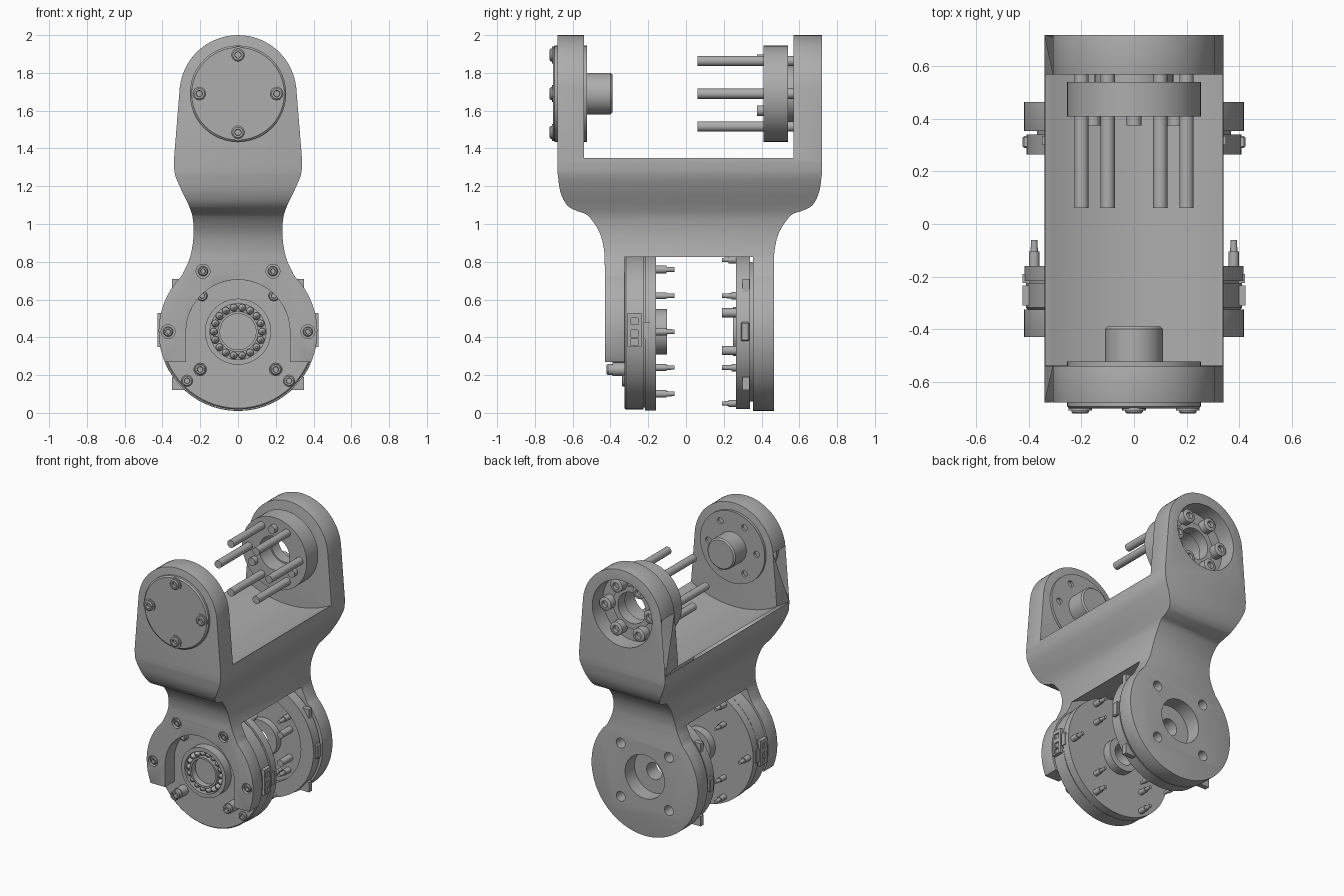
import bpy, bmesh, math
from mathutils import Vector

cube = bpy.data.objects.get("Cube")
if cube:
    bpy.data.objects.remove(cube, do_unlink=True)

GREY = (0.42, 0.42, 0.42, 1)
metal = bpy.data.materials.new("plain_grey")
metal.use_nodes = True
metal.diffuse_color = GREY
metal.node_tree.nodes["Principled BSDF"].inputs["Base Color"].default_value = GREY

LOW, HIGH = 0.43, 1.69      # heights of the two pivot axes


def finish(name, bm):
    bmesh.ops.recalc_face_normals(bm, faces=bm.faces)
    mesh = bpy.data.meshes.new(name)
    bm.to_mesh(mesh)
    bm.free()
    mesh.materials.append(metal)
    ob = bpy.data.objects.new(name, mesh)
    bpy.context.collection.objects.link(ob)
    return ob


def smooth(ob):
    bpy.ops.object.select_all(action='DESELECT')
    ob.select_set(True)
    bpy.context.view_layer.objects.active = ob
    bpy.ops.object.shade_smooth_by_angle(angle=math.radians(35))
    return ob


def lathe(name, x, z, profile, hollow=False, n=48):
    """Spin (y, radius) points about an axis along y."""
    bm = bmesh.new()
    rings = [[bm.verts.new((x + r * math.cos(2 * math.pi * i / n), y,
                            z + r * math.sin(2 * math.pi * i / n))) for i in range(n)]
             for y, r in profile]
    pairs = list(zip(rings, rings[1:]))
    if hollow:
        pairs.append((rings[-1], rings[0]))
    else:
        bm.faces.new(rings[0])
        bm.faces.new(rings[-1])
    for a, b in pairs:
        for i in range(n):
            j = (i + 1) % n
            bm.faces.new((a[i], a[j], b[j], b[i]))
    return smooth(finish(name, bm))


def cyl(name, x, z, y0, y1, r, n=48):
    return lathe(name, x, z, [(y0, r), (y1, r)], n=n)


def tube(name, x, z, y0, y1, r, hole, n=48):
    return lathe(name, x, z, [(y0, hole), (y0, r), (y1, r), (y1, hole)], True, n)


def prism(name, points, offset):
    """Extrude a closed outline of 3D points along the offset."""
    bm = bmesh.new()
    face = bm.faces.new([bm.verts.new(p) for p in points])
    new = bmesh.ops.extrude_face_region(bm, geom=[face])["geom"]
    bmesh.ops.translate(bm, vec=offset, verts=[v for v in new if isinstance(v, bmesh.types.BMVert)])
    return finish(name, bm)


def box(name, lo, hi):
    corners = [(lo[0], lo[1], lo[2]), (hi[0], lo[1], lo[2]), (hi[0], lo[1], hi[2]), (lo[0], lo[1], hi[2])]
    return prism(name, corners, (0, hi[1] - lo[1], 0))


def apply(ob, mod):
    bpy.context.view_layer.objects.active = ob
    bpy.ops.object.modifier_apply(modifier=mod.name)


def boolean(ob, cutter, operation='DIFFERENCE'):
    mod = ob.modifiers.new("cut", 'BOOLEAN')
    mod.operation, mod.solver, mod.object = operation, 'EXACT', cutter
    apply(ob, mod)
    bpy.data.objects.remove(cutter, do_unlink=True)


def bevel(ob, width, segments=3):
    weld = ob.modifiers.new("weld", 'WELD')
    weld.merge_threshold = 0.0005
    apply(ob, weld)
    mod = ob.modifiers.new("bevel", 'BEVEL')
    mod.width, mod.segments, mod.angle_limit = width, segments, math.radians(40)
    apply(ob, mod)


def curve(pts, steps=4):
    """Catmull-Rom through 2D points."""
    p = [Vector(q) for q in pts]
    p = [2 * p[0] - p[1]] + p + [2 * p[-1] - p[-2]]
    out = []
    for a, b, c, d in zip(p, p[1:], p[2:], p[3:]):
        for s in range(steps):
            t = s / steps
            out.append(0.5 * (2 * b + (c - a) * t + (2 * a - 5 * b + 4 * c - d) * t * t
                              + (3 * b - a - 3 * c + d) * t ** 3))
    return out + [p[-2]]


def arc(z, r, a0, a1, n):
    return [Vector((r * math.cos(a), z + r * math.sin(a)))
            for a in (math.radians(a0 + (a1 - a0) * i / n) for i in range(n + 1))]


# Bracket: front outline crossed with side outline
neck = curve([(.297, .727), (.255, .82), (.237, .92), (.238, 1.02), (.257, 1.09),
              (.3, 1.18), (.333, 1.26), (.34, 1.33)])
half = arc(LOW, .42, -90, 44, 22) + neck + arc(HIGH, .31, 6, 90, 14)
outline = half + [Vector((-p.x, p.y)) for p in reversed(half[1:-1])]
bracket = prism("bracket", [(p.x, -1, p.y) for p in outline], (0, 2, 0))

front = curve([(-.68, 1.27), (-.665, 1.17), (-.63, 1.1), (-.58, 1.07), (-.52, 1.045),
               (-.46, .96), (-.435, .87), (-.43, .78)])
back = curve([(.72, 1.27), (.705, 1.17), (.67, 1.1), (.615, 1.07), (.555, 1.045),
              (.495, .96), (.47, .87), (.465, .78)])
inner = [Vector(p) for p in ((.57, 2.1), (.57, 1.35), (-.54, 1.35), (-.54, 2.1), (-.68, 2.1))]
under = [Vector(p) for p in ((-.43, -.1), (-.325, -.1), (-.325, .75), (.355, .75), (.355, -.1), (.465, -.1))]
side = inner + front + under + back[::-1] + [Vector((.72, 2.1))]
boolean(bracket, prism("side_cutter", [(-1, p.x, p.y) for p in side], (2, 0, 0)), 'INTERSECT')

# Trough above, arch below, open fork at the front
boolean(bracket, cyl("trough_cutter", 0, 1.962, -.54, .57, .7, 96))
boolean(bracket, cyl("arch_cutter", 0, LOW, -.325, .355, .47, 96))
fork = [(-.275, -.2)] + [(p.x, p.y) for p in reversed(arc(LOW, .275, 0, 180, 24))] + [(.275, -.2)]
boolean(bracket, prism("fork_cutter", [(x, -.6, z) for x, z in fork], (0, .35, 0)))
boolean(bracket, box("leg_cutter", (-1, -.6, -.2), (1, -.25, .27)))
bevel(bracket, .028)

# Holes in the bracket
boolean(bracket, cyl("socket_cutter", 0, HIGH, .6, .9, .235))
boolean(bracket, cyl("socket_hole_cutter", 0, HIGH, .5, .65, .12))
boolean(bracket, cyl("rear_hole_cutter", 0, LOW, .3, .6, .155))
for sx in (-1, 1):
    for sz in (-1, 1):
        boolean(bracket, cyl("screw_hole_cutter", sx * .19, LOW + sz * .19, .3, .6, .035, 24))
    for x, z in ((.185, .75), (.37, LOW)):
        boolean(bracket, cyl("fork_hole_cutter", sx * x, z, -.5, -.405, .037, 24))
smooth(bracket)


def screw(name, x, z, y, out, r):
    """Socket-head screw standing on y, facing out (-1 front, 1 back)."""
    h = .02 * out
    lathe(name, x, z, [(y - h, r), (y + h * .7, r), (y + h, r * .8), (y + h, r * .5), (y, r * .45)], n=24)


def pin(name, x, z, y0, y1, r):
    tip = y0 + (y1 - y0) * .6
    lathe(name, x, z, [(y0, r), (tip, r), (tip, r * .7), (y1, r * .6)], n=16)


# Upper front cap and stub shaft
lathe("cap", 0, HIGH, [(-.66, .255), (-.695, .255), (-.703, .245)])
for i in range(4):
    a = i * math.pi / 2
    x, z = .205 * math.cos(a), HIGH + .205 * math.sin(a)
    tube("cap_screw_seat", x, z, -.71, -.69, .045, .034, 24)
    screw("cap_screw", x, z, -.702, -1, .034)
inner_disc = cyl("inner_disc", 0, HIGH, -.56, -.523, .255)
for i in range(6):
    a = math.radians(60 * i)
    boolean(inner_disc, cyl("disc_hole_cutter", .19 * math.cos(a), HIGH + .19 * math.sin(a), -.545, -.4, .022, 16))
smooth(inner_disc)
lathe("stub_shaft", 0, HIGH, [(-.54, .11), (-.4, .11), (-.39, .1)])

# Upper rear clamp ring with rods
tube("clamp_ring", 0, HIGH, .41, .54, .255, .12)
tube("clamp_collar", 0, HIGH, .53, .61, .15, .11)
for i in range(6):
    a = math.radians(60 * i)
    x, z = .2 * math.cos(a), HIGH + .2 * math.sin(a)
    cyl("rod", x, z, .06, .62, .027, 24)
    screw("rod_screw", x * .88, HIGH + (z - HIGH) * .88, .645, 1, .047)
    cyl("rod_screw_shank", x * .88, HIGH + (z - HIGH) * .88, .59, .63, .047, 24)
for a in (90, 210, 330):
    cyl("dowel", .18 * math.cos(math.radians(a)), HIGH + .18 * math.sin(math.radians(a)), .375, .42, .028, 24)

# Lower front actuator: body, flange, hub and ball bearing
lathe("front_actuator", 0, LOW, [(-.325, .075), (-.325, .405), (-.318, .412), (-.225, .412), (-.225, .402),
                                 (-.217, .402), (-.217, .418), (-.16, .418), (-.16, .075)], True, 64)
tube("front_hub", 0, LOW, -.17, -.1, .12, .075)
tube("bearing_outer_race", 0, LOW, -.39, -.32, .175, .148)
tube("bearing_inner_race", 0, LOW, -.39, -.32, .108, .095)
cyl("bearing_floor", 0, LOW, -.345, -.32, .15)
for i in range(18):
    a = 2 * math.pi * i / 18
    lathe("bearing_ball", .128 * math.cos(a), LOW + .128 * math.sin(a),
          [(-.385, .005), (-.378, .014), (-.365, .02), (-.34, .02)], n=12)

# Lower rear actuator: dished disc, spacer and hub
lathe("rear_actuator", 0, LOW, [(.265, .31), (.265, .41), (.34, .41), (.34, .37), (.358, .37), (.358, .06),
                                (.25, .06), (.25, .13), (.3, .13), (.3, .31)], True, 64)
for sx in (-1, 1):
    cyl("rear_stud", sx * .2, LOW + .1, .19, .31, .024, 16)
    cyl("rear_stud", sx * .2, LOW - .1, .19, .31, .024, 16)

# Pins, screws and edge connectors
for i in range(6):
    a = math.radians(60 * i)
    x, z = .38 * math.cos(a), LOW + .38 * math.sin(a)
    pin("front_pin", x, z, -.17, -.06, .02)
for sx in (-1, 1):
    for sz in (-1, 1):
        pin("front_inner_pin", sx * .19, LOW + sz * .19, -.17, -.06, .018)
        pin("rear_pin", sx * .19, LOW + sz * .19, .32, .19, .02)
        pin("rear_outer_pin", sx * .1, LOW + sz * .38, .28, .19, .018)
    screw("fork_screw", sx * .185, .75, -.408, -1, .026)
    screw("fork_screw", sx * .37, LOW, -.408, -1, .026)
    cyl("lower_boss", sx * .2, .23, -.39, -.32, .036, 24)
    screw("lower_screw", sx * .2, .23, -.4, -1, .03)
    screw("upper_screw", sx * .19, LOW + .19, -.335, -1, .028)
    screw("rim_screw", sx * .27, .17, -.32, -1, .03)
    lo, hi = sorted((sx * .38, sx * .425))
    plug = box("connector", (lo, -.31, .35), (hi, -.235, .53))
    for z in (.375, .42, .485):
        boolean(plug, box("socket_cutter", (sx * .425 - .01, -.292, z - .018), (sx * .425 + .01, -.253, z + .018)))
    box("latch", (lo, -.225, .39), (hi - .002, -.19, .48))
    rear = box("rear_connector", (lo, .29, .38), (hi, .335, .48))
    bevel(rear, .006, 1)
for z in (.12, .64):
    box("rear_rim_clip", (.26, .3, z), (.35, .335, z + .07))
    box("rear_rim_clip", (-.35, .3, z), (-.26, .335, z + .07))
